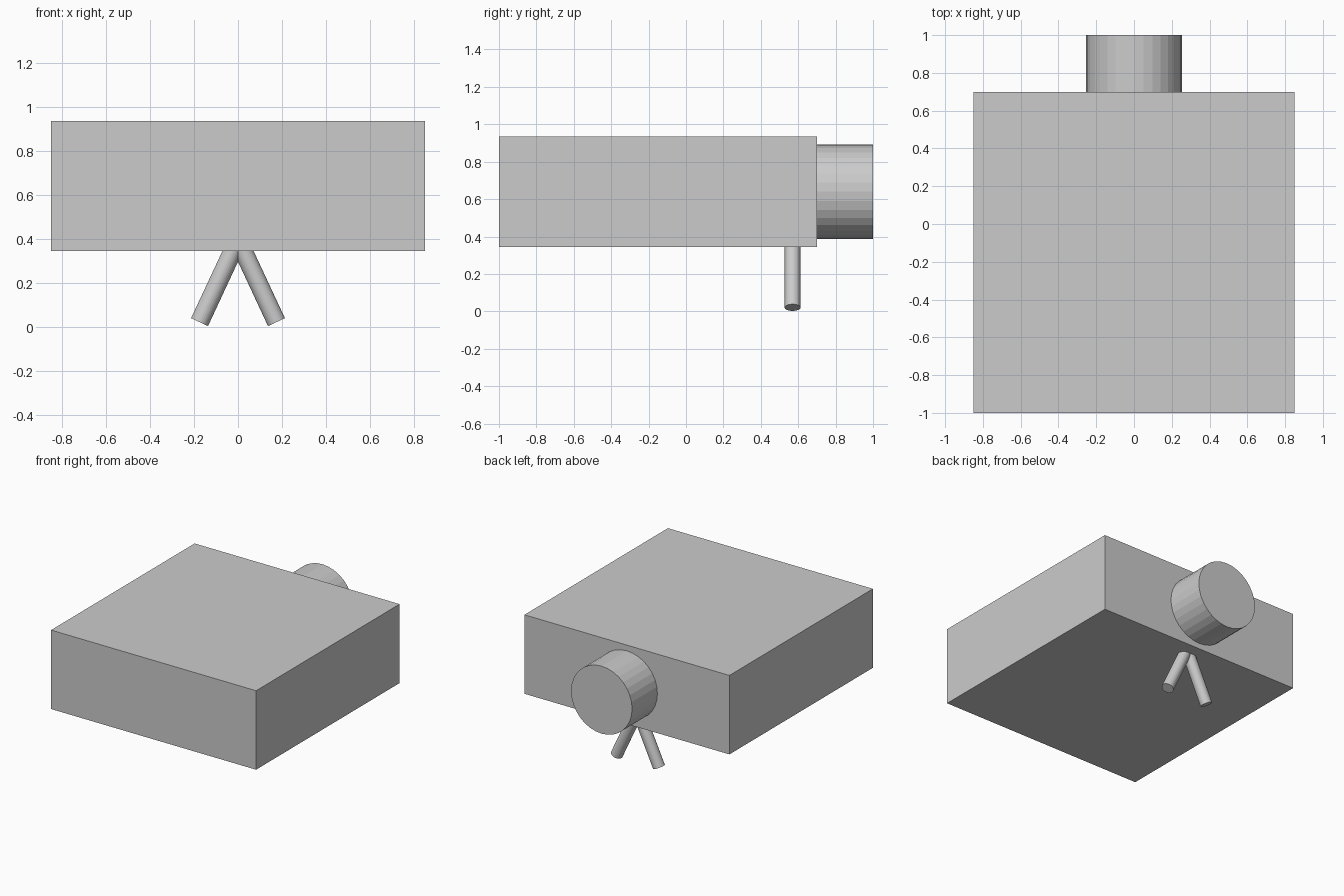
import bpy
from mathutils import Vector

if "Cube" in bpy.data.objects:
    bpy.data.objects.remove(bpy.data.objects["Cube"])


def rod(name, start, end, radius, sides=32):
    a, b = Vector(start), Vector(end)
    axis = b - a
    bpy.ops.mesh.primitive_cylinder_add(
        vertices=sides, radius=radius, depth=axis.length, location=(a + b) / 2,
        rotation=axis.to_track_quat('Z', 'Y').to_euler())
    bpy.context.object.name = name


# Main box body
bpy.ops.mesh.primitive_cube_add(size=1, location=(0, -0.15, 0.64))
body = bpy.context.object
body.name = "body"
body.scale = (1.7, 1.7, 0.592)
bpy.ops.object.transform_apply(location=False, rotation=False, scale=True)

# Round drum on the back face
rod("drum", (0, 0.7, 0.64), (0, 1.0, 0.64), 0.253)

# Pair of splayed legs, running slightly into the body
for side, label in ((-1, "left_leg"), (1, "right_leg")):
    rod(label, (side * 0.175, 0.57, 0.0205), (side * 0.012, 0.57, 0.37), 0.0425)
